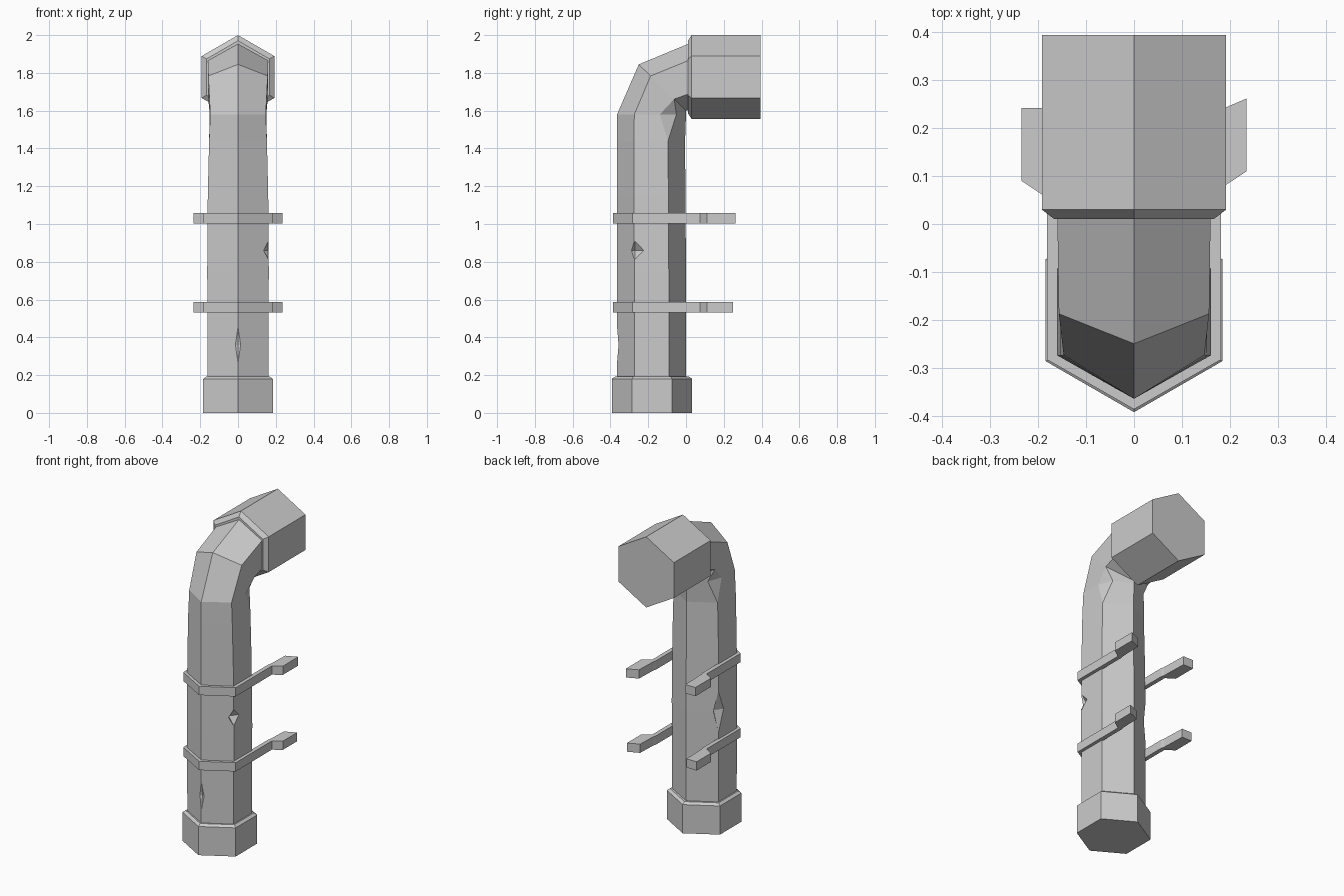
import bpy, bmesh, math
from mathutils import Vector

cube = bpy.data.objects.get("Cube")
if cube:
    bpy.data.objects.remove(cube, do_unlink=True)

grey = bpy.data.materials.new("plain grey")
grey.use_nodes = True
grey.diffuse_color = (0.6, 0.6, 0.6, 1)
grey.node_tree.nodes["Principled BSDF"].inputs["Base Color"].default_value = (0.6, 0.6, 0.6, 1)


def loft(name, rings):
    """Skin a list of equal-length point rings and cap both ends."""
    bm = bmesh.new()
    loops = [[bm.verts.new(p) for p in ring] for ring in rings]
    n = len(loops[0])
    for a, b in zip(loops, loops[1:]):
        for i in range(n):
            j = (i + 1) % n
            bm.faces.new((a[i], a[j], b[j], b[i]))
    bm.faces.new(loops[0])
    bm.faces.new(loops[-1])
    bmesh.ops.remove_doubles(bm, verts=bm.verts, dist=0.0005)
    bmesh.ops.recalc_face_normals(bm, faces=bm.faces)
    mesh = bpy.data.meshes.new(name)
    bm.to_mesh(mesh)
    bm.free()
    mesh.materials.append(grey)
    obj = bpy.data.objects.new(name, mesh)
    bpy.context.scene.collection.objects.link(obj)
    return obj


def hexagon(r):
    return [(r * math.sin(k * math.pi / 3), r * math.cos(k * math.pi / 3)) for k in range(6)]


# Collars: upright at the foot, lying along y at the outlet
loft("foot_collar", [[(x, y - 0.18, z) for x, y in hexagon(r)]
                     for r, z in ((0.213, 0), (0.213, 0.18), (0.195, 0.192))])
loft("outlet_collar", [[(x, y, z + 1.778) for x, z in hexagon(r)]
                       for r, y in ((0.192, 0.01), (0.222, 0.03), (0.222, 0.395))])


# Pipe: each ring runs from its outer ridge to its inner ridge
def pipe_ring(outer, inner, half, crease=None):
    o, i = Vector((0, *outer)), Vector((0, *inner))
    a, b = crease or ((0.75, half), (0.75, half))
    side = [o.lerp(i, f) + Vector((w, 0, 0)) for f, w in ((0.25, half), a, b)]
    mirrored = [Vector((-p.x, p.y, p.z)) for p in reversed(side)]
    return [o, *side, i, *mirrored]


pipe = loft("bent_pipe", [
    pipe_ring((-0.365, 0.1), (0, 0.1), 0.16),
    pipe_ring((-0.365, 0.75), (0, 0.75), 0.163),
    pipe_ring((-0.365, 1.15), (-0.003, 1.15), 0.16),
    pipe_ring((-0.365, 1.44), (-0.005, 1.44), 0.153),
    pipe_ring((-0.365, 1.58), (0, 1.58), 0.147, ((0.62, 0.15), (0.86, 0.115))),
    pipe_ring((-0.25, 1.845), (0, 1.6), 0.157),
    pipe_ring((0.015, 1.955), (0.015, 1.6), 0.16),
])

# Dents chipped out of the pipe ridges
dents = [((0.16, -0.27, 0.86), (0.037, 0.05, 0.05)),
         ((-0.163, -0.09, 0.76), (0.035, 0.05, 0.13)),
         ((0, -0.37, 0.36), (0.05, 0.018, 0.13))]
for k, (centre, size) in enumerate(dents):
    cx, cy, cz = centre
    sx, sy, sz = size
    cutter = loft("dent_cutter_%d" % (k + 1), [
        [(cx + sx * s * dx, cy + sy * s * dy, cz + sz * h)
         for dx, dy in ((1, 0), (0, 1), (-1, 0), (0, -1))]
        for s, h in ((0.02, -1), (1, 0), (0.02, 1))])
    cutter.hide_render = True
    cutter.hide_set(True)
    mod = pipe.modifiers.new("dent", 'BOOLEAN')
    mod.object = cutter
    mod.operation = 'DIFFERENCE'
    mod.solver = 'EXACT'


# Wall straps: a band round the front with arms ending in flared lugs
def strap(name, z, reach):
    def arm(sign, start, end, slant):
        path = [((0.182, -0.283), (0.155, -0.265)), ((0.182, start), (0.155, start)),
                ((0.235, start + 0.035), (0.16, start + 0.02)),
                ((0.235, end), (0.165, end - slant))]
        return [[(sign * x, y) for x, y in pair] for pair in path]
    right, left = arm(-1, 0.055, reach - 0.02, 0), arm(1, 0.075, reach, 0.03)
    path = right[::-1] + [[(0, -0.387), (0, -0.355)]] + left
    loft(name, [[(*o, z), (*i, z), (*i, z + 0.055), (*o, z + 0.055)] for o, i in path])


strap("lower_strap", 0.532, 0.25)
strap("upper_strap", 1.003, 0.262)
